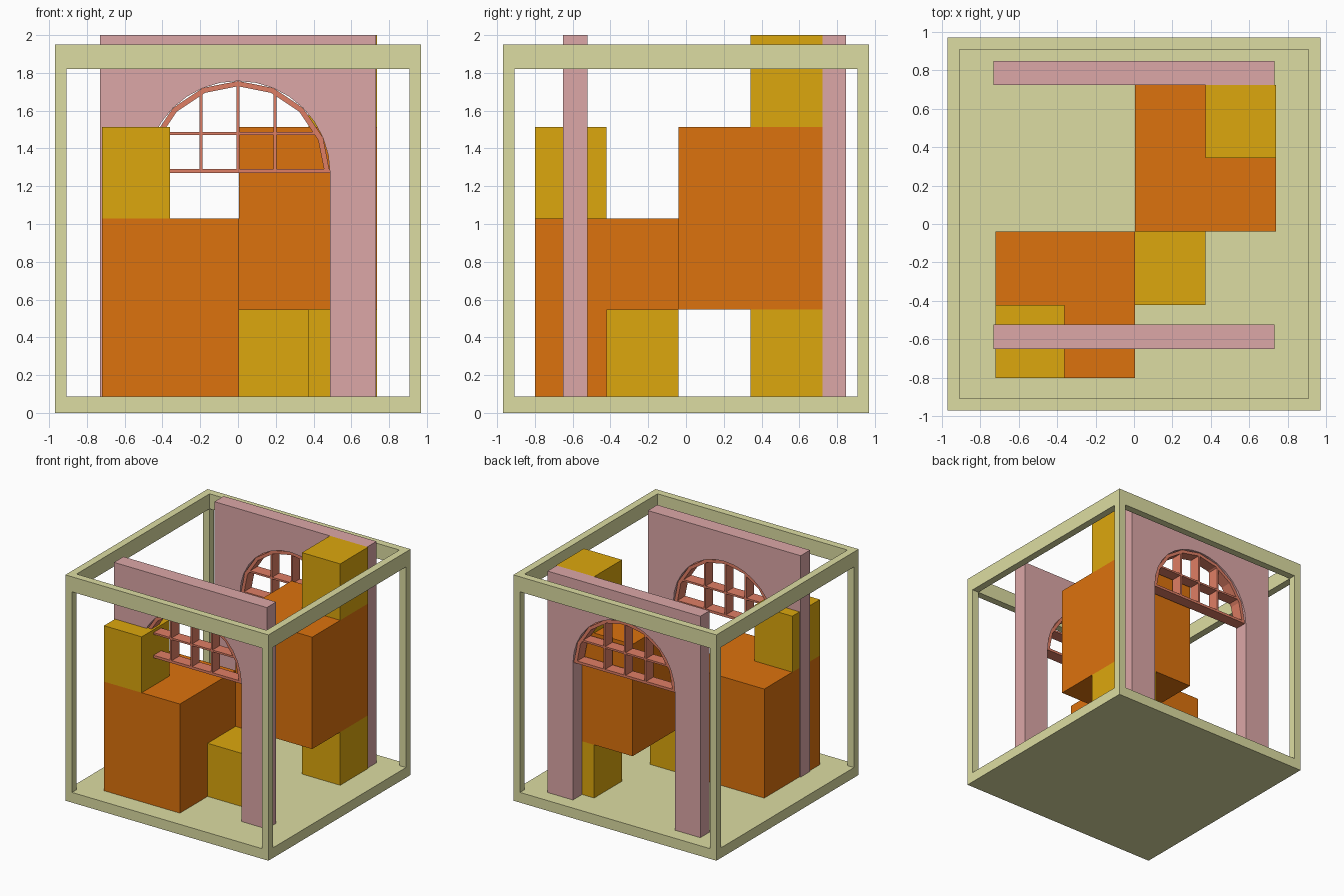
import bpy, bmesh
from math import pi, cos, sin, sqrt

if "Cube" in bpy.data.objects:
    bpy.data.objects.remove(bpy.data.objects["Cube"])


def material(name, rgb):
    m = bpy.data.materials.new(name)
    m.diffuse_color = (*rgb, 1)
    m.use_nodes = True
    m.node_tree.nodes["Principled BSDF"].inputs["Base Color"].default_value = m.diffuse_color
    return m


KHAKI = material("khaki", (0.72, 0.72, 0.36))
ORANGE = material("orange", (0.72, 0.17, 0.004))
YELLOW = material("yellow", (0.72, 0.39, 0.004))
PINK = material("pink", (0.72, 0.39, 0.39))
TERRACOTTA = material("terracotta", (0.74, 0.21, 0.13))


def add_box(bm, x, y, z):
    v = bmesh.ops.create_cube(bm, size=1)["verts"]
    bmesh.ops.scale(bm, vec=(x[1] - x[0], y[1] - y[0], z[1] - z[0]), verts=v)
    bmesh.ops.translate(bm, vec=(sum(x) / 2, sum(y) / 2, sum(z) / 2), verts=v)


def add_extrusion(bm, outline, y):
    """Extrude an x/z outline between two y values."""
    face = bm.faces.new([bm.verts.new((px, y[0], pz)) for px, pz in outline])
    ext = bmesh.ops.extrude_face_region(bm, geom=[face], use_keep_orig=True)
    verts = [g for g in ext["geom"] if isinstance(g, bmesh.types.BMVert)]
    bmesh.ops.translate(bm, vec=(0, y[1] - y[0], 0), verts=verts)


def finish(bm, name, mat):
    bmesh.ops.recalc_face_normals(bm, faces=bm.faces)
    me = bpy.data.meshes.new(name)
    bm.to_mesh(me)
    bm.free()
    me.materials.append(mat)
    ob = bpy.data.objects.new(name, me)
    bpy.context.collection.objects.link(ob)


def box(name, x, y, z, mat):
    bm = bmesh.new()
    add_box(bm, x, y, z)
    finish(bm, name, mat)


def arc(r, n, z0):
    return [(r * cos(pi * i / n), z0 + r * sin(pi * i / n)) for i in range(n + 1)]


# Open cage: floor slab, corner posts and top ring
OUT, IN, FLOOR, RING, CAGE = 0.97, 0.907, 0.088, 1.82, 1.95
box("floor", (-OUT, OUT), (-OUT, OUT), (0, FLOOR), KHAKI)
for sx in (-1, 1):
    side = sorted((sx * IN, sx * OUT))
    for sy in (-1, 1):
        box("corner_post", side, sorted((sy * IN, sy * OUT)), (FLOOR, RING), KHAKI)
    box("top_side_rail", side, (-IN, IN), (RING, CAGE), KHAKI)
    box("top_cross_rail", (-OUT, OUT), side, (RING, CAGE), KHAKI)

# Stacked blocks
X0, X1, X2, X3, X4 = -0.72, -0.36, 0.005, 0.372, 0.737
Y0, Y1, Y2, Y3, Y4 = -0.80, -0.422, -0.04, 0.342, 0.722
Z1, Z2, Z3 = 0.547, 1.03, 1.513
box("large_block_low", (X0, X2), (Y0, Y2), (FLOOR, Z2), ORANGE)
box("large_block_raised", (X2, X4), (Y2, Y4), (Z1, Z3), ORANGE)
box("small_block_front_top", (X0, X1), (Y0, Y1), (Z2, Z3), YELLOW)
box("small_block_step", (X2, X3), (Y1, Y2), (FLOOR, Z1), YELLOW)
box("small_block_support", (X3, X4), (Y3, Y4), (FLOOR, Z1), YELLOW)
box("small_block_back_top", (X3, X4), (Y3, Y4), (Z3, 2.0), YELLOW)

# Arched walls with fanlight grilles
HALF, R, SPRING, BAR = 0.73, 0.487, 1.27, 0.016
for label, y in (("front", (-0.65, -0.522)), ("back", (0.722, 0.847))):
    bm = bmesh.new()
    add_extrusion(bm, [(HALF, FLOOR), (HALF, 2.0), (-HALF, 2.0), (-HALF, FLOOR),
                       (-R, FLOOR)] + arc(R, 16, SPRING)[::-1] + [(R, FLOOR)], y)
    finish(bm, label + "_arch_wall", PINK)

    depth = (y[0] + 0.012, y[1] - 0.012)
    bm = bmesh.new()
    add_extrusion(bm, arc(R, 8, SPRING) + arc(R - 0.028, 8, SPRING)[::-1], depth)
    add_box(bm, (-R, R), depth, (SPRING, SPRING + 0.022))
    for x in (-0.195, 0, 0.195):
        top = SPRING + sqrt(R * R - x * x) - 0.02
        add_box(bm, (x - BAR / 2, x + BAR / 2), depth, (SPRING, top))
    w = sqrt(R * R - 0.21 ** 2) - 0.02
    add_box(bm, (-w, w), depth, (1.472, 1.472 + BAR))
    finish(bm, label + "_fanlight", TERRACOTTA)
